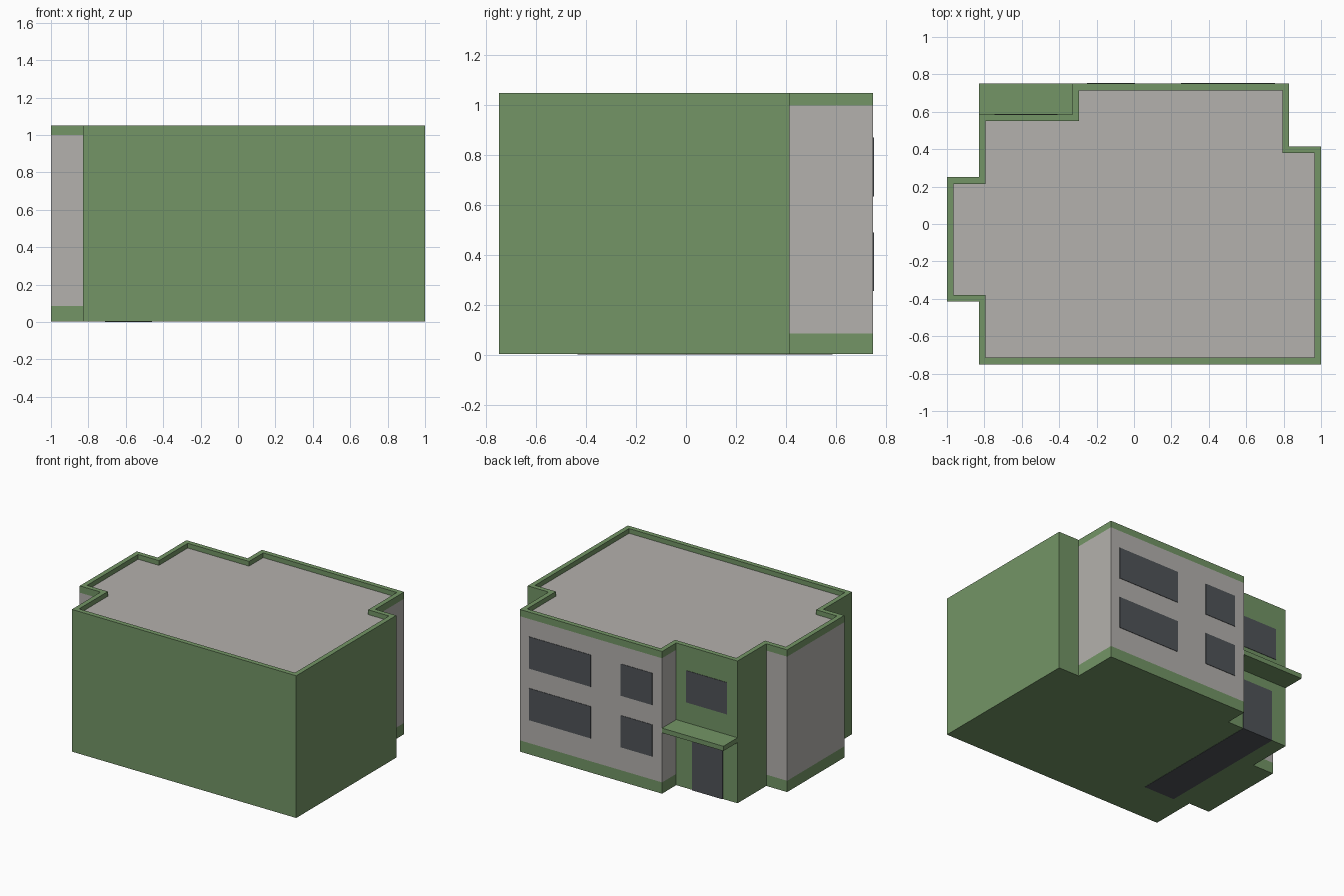
import bpy, bmesh
from mathutils import Vector

if "Cube" in bpy.data.objects:
    bpy.data.objects.remove(bpy.data.objects["Cube"])


def material(name, rgb):
    m = bpy.data.materials.new(name)
    m.diffuse_color = (*rgb, 1)
    m.use_nodes = True
    m.node_tree.nodes["Principled BSDF"].inputs["Base Color"].default_value = m.diffuse_color
    return m


GREEN = material("green_render", (0.172, 0.300, 0.132))
GREY = material("grey_plaster", (0.455, 0.440, 0.418))
DARK = material("dark_glass", (0.080, 0.088, 0.098))


def finish(bm, name, mats):
    me = bpy.data.meshes.new(name)
    bm.to_mesh(me)
    bm.free()
    for m in mats:
        me.materials.append(m)
    ob = bpy.data.objects.new(name, me)
    bpy.context.collection.objects.link(ob)
    return ob


def box(name, x, y, z, mat):
    """Box from (min, max) ranges on each axis."""
    bm = bmesh.new()
    bmesh.ops.create_cube(bm, size=1)
    for v in bm.verts:
        v.co = [r[0] if c < 0 else r[1] for c, r in zip(v.co, (x, y, z))]
    return finish(bm, name, [mat])


def inset_outline(pts, d):
    """Offset a right-angled counter-clockwise outline inwards."""
    out = []
    for i, p in enumerate(pts):
        a = (p - pts[i - 1]).normalized()
        b = (pts[(i + 1) % len(pts)] - p).normalized()
        out.append(p + d * (Vector((-a.y, a.x)) + Vector((-b.y, b.x))))
    return out


# Footprint, counter-clockwise; GREY_WALLS are the sides with a plaster panel
OUTLINE = [Vector(p) for p in (
    (-0.83, -0.75), (1, -0.75), (1, 0.415), (0.83, 0.415), (0.83, 0.75), (-0.33, 0.75),
    (-0.33, 0.585), (-0.83, 0.585), (-0.83, 0.25), (-1, 0.25), (-1, -0.415), (-0.83, -0.415))]
GREY_WALLS = {3, 4, 5, 8, 9, 10}
BASE, BAND_LOW, BAND_HIGH, TOP, ROOF = 0.002, 0.085, 1.0, 1.05, 1.015

# Building shell: stacked wall bands, parapet rim, inner parapet and roof
bm = bmesh.new()
inner = inset_outline(OUTLINE, 0.035)
rings = [[bm.verts.new((p.x, p.y, z)) for p in pts] for pts, z in (
    (OUTLINE, BASE), (OUTLINE, BAND_LOW), (OUTLINE, BAND_HIGH), (OUTLINE, TOP),
    (inner, TOP), (inner, ROOF))]
n = len(OUTLINE)
for r in range(len(rings) - 1):
    lo, hi = rings[r], rings[r + 1]
    for i in range(n):
        j = (i + 1) % n
        f = bm.faces.new((lo[i], lo[j], hi[j], hi[i]))
        f.material_index = int(r == 1 and i in GREY_WALLS)
bm.faces.new(rings[0][::-1])
bm.faces.new(rings[-1]).material_index = 1
finish(bm, "building_shell", [GREEN, GREY])

# Windows on the back: two floors on the main wall, one above the entrance
T = 0.003
for floor, z in (("lower", (0.255, 0.49)), ("upper", (0.635, 0.87))):
    box(floor + "_wide_window", (0.25, 0.755), (0.749, 0.75 + T), z, DARK)
    box(floor + "_small_window", (-0.25, 0.005), (0.749, 0.75 + T), z, DARK)
box("entrance_window", (-0.745, -0.41), (0.584, 0.585 + T), (0.635, 0.87), DARK)

# Door, dark floor strip seen from underneath, and canopy
box("door", (-0.71, -0.46), (0.584, 0.585 + T), (0, 0.38), DARK)
box("entrance_floor", (-0.71, -0.46), (-0.435, 0.585), (0, 0.004), DARK)
box("canopy", (-0.83, -0.33), (0.584, 0.75), (0.45, 0.485), GREEN)
